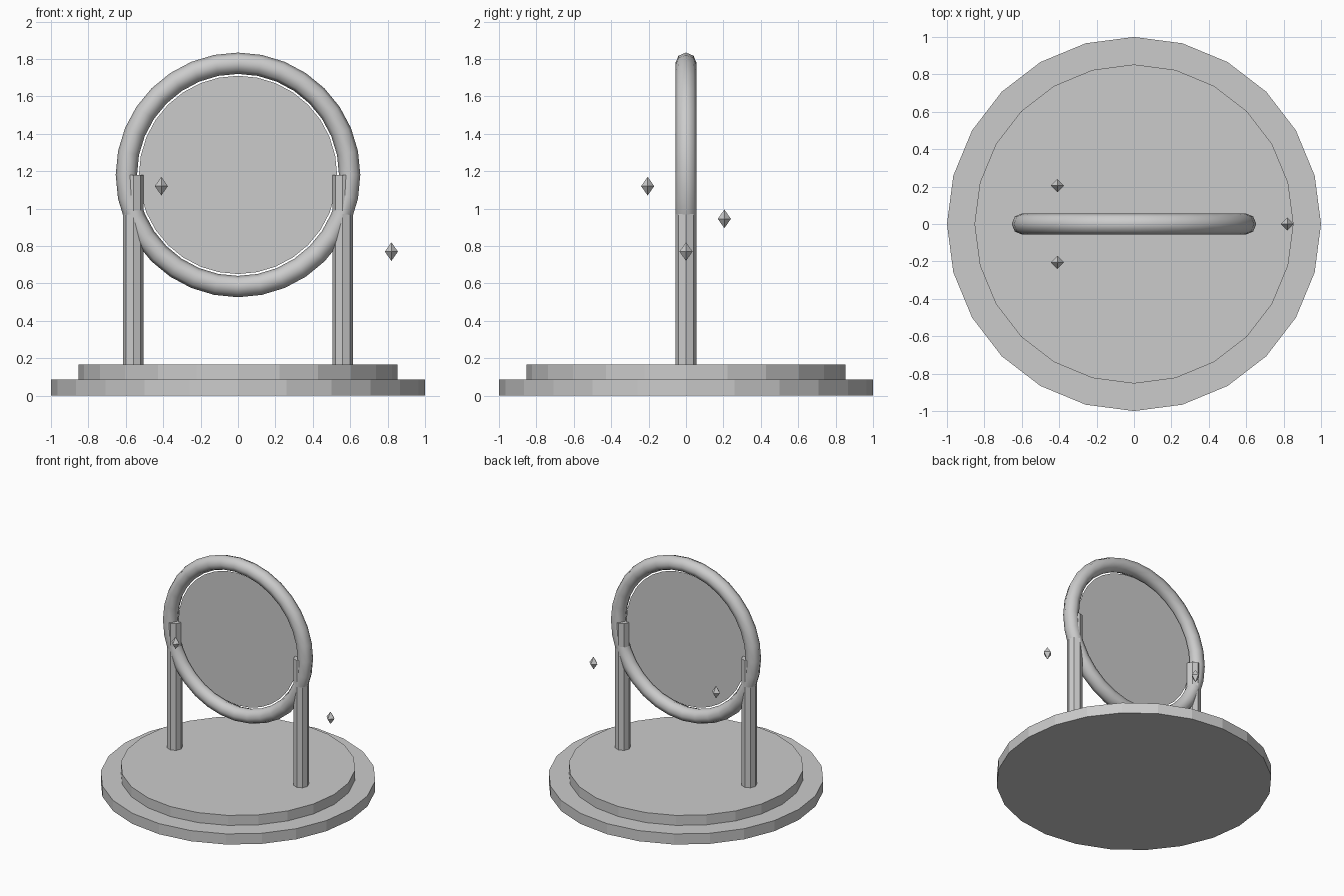
import bpy, math

if "Cube" in bpy.data.objects:
    bpy.data.objects.remove(bpy.data.objects["Cube"])


def cylinder(name, sides, r, z0, z1, x=0, y=0):
    bpy.ops.mesh.primitive_cylinder_add(vertices=sides, radius=r, depth=z1 - z0,
                                        location=(x, y, (z0 + z1) / 2))
    bpy.context.object.name = name
    return bpy.context.object


# Stepped round base
cylinder("base_lower_step", 24, 1.0, 0.0, 0.085)
cylinder("base_upper_step", 24, 0.853, 0.085, 0.165)

# Thin inlaid ring on the base top
N = 32
verts = [(r * math.cos(2 * math.pi * i / N), r * math.sin(2 * math.pi * i / N), 0.167)
         for r in (0.69, 0.75) for i in range(N)]
faces = [(i, N + i, N + (i + 1) % N, (i + 1) % N) for i in range(N)]
mesh = bpy.data.meshes.new("base_inlay")
mesh.from_pydata(verts, [], faces)
bpy.context.collection.objects.link(bpy.data.objects.new("base_inlay", mesh))

# Support posts
for side, x in (("left", -0.56), ("right", 0.56)):
    cylinder(side + "_post", 8, 0.056, 0.165, 1.18, x)

# Upright ring frame
bpy.ops.mesh.primitive_torus_add(major_radius=0.597, minor_radius=0.057,
                                 major_segments=32, minor_segments=8,
                                 location=(0, 0, 1.18), rotation=(math.pi / 2, 0, 0))
bpy.context.object.name = "ring_frame"
bpy.ops.object.shade_smooth()

# Flat disc inside the ring
bpy.ops.mesh.primitive_circle_add(vertices=32, radius=0.53, fill_type='NGON',
                                  location=(0, 0, 1.18), rotation=(math.pi / 2, 0, 0))
bpy.context.object.name = "mirror_disc"

# Floating crystals
R, H = 0.035, 0.05
cv = [(R, 0, 0), (0, R, 0), (-R, 0, 0), (0, -R, 0), (0, 0, H), (0, 0, -H)]
cf = [(i, (i + 1) % 4, 4) for i in range(4)] + [((i + 1) % 4, i, 5) for i in range(4)]
for i, loc in enumerate([(0.82, 0, 0.77), (-0.41, 0.205, 0.945), (-0.41, -0.205, 1.12)]):
    m = bpy.data.meshes.new("crystal")
    m.from_pydata(cv, [], cf)
    ob = bpy.data.objects.new("crystal_%d" % (i + 1), m)
    ob.location = loc
    bpy.context.collection.objects.link(ob)
